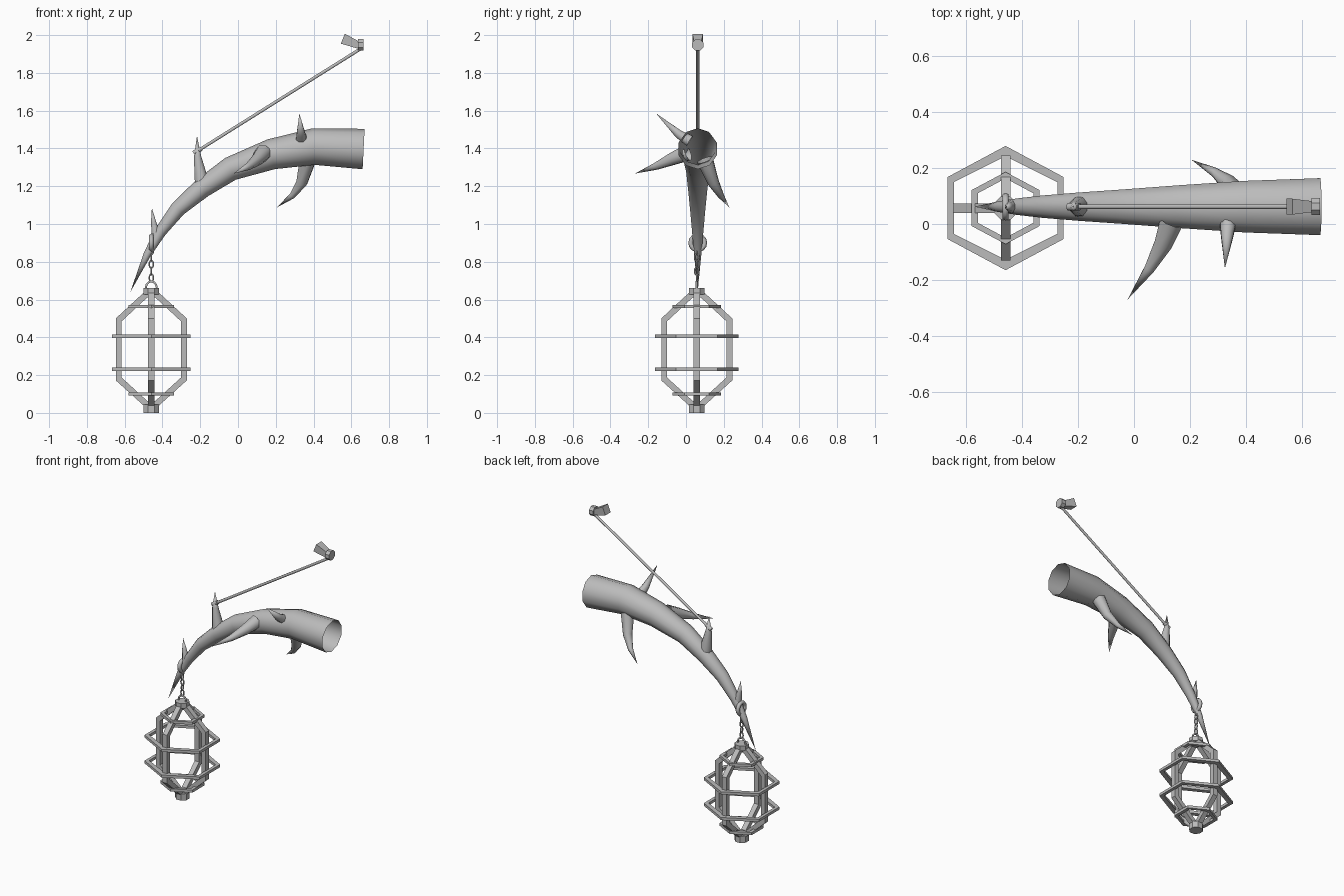
import bpy, bmesh, math
from mathutils import Vector, Matrix

if "Cube" in bpy.data.objects:
    bpy.data.objects.remove(bpy.data.objects["Cube"], do_unlink=True)

GREY = (0.5, 0.5, 0.5, 1)
mat = bpy.data.materials.new("plain grey")
mat.use_nodes = True
mat.diffuse_color = GREY
mat.node_tree.nodes["Principled BSDF"].inputs["Base Color"].default_value = GREY

MID_Y = 0.062
LAMP = Vector((-0.459, 0.057, 0))


def finish(name, bm, angle=0):
    bmesh.ops.recalc_face_normals(bm, faces=bm.faces)
    mesh = bpy.data.meshes.new(name)
    bm.to_mesh(mesh)
    bm.free()
    mesh.materials.append(mat)
    ob = bpy.data.objects.new(name, mesh)
    bpy.context.collection.objects.link(ob)
    if angle:
        bpy.ops.object.select_all(action="DESELECT")
        ob.select_set(True)
        bpy.context.view_layer.objects.active = ob
        bpy.ops.object.shade_smooth_by_angle(angle=math.radians(angle))
    return ob


def sweep(name, path, sides, closed=False, caps=False, angle=45):
    """Tube along (x, y, z, radius) points; zero radius makes a tip."""
    pts = [Vector(p[:3]) for p in path]
    n = len(pts)
    bm = bmesh.new()
    rings, q, last = [], None, None
    for i, p in enumerate(pts):
        a = pts[i - 1] if closed or i else p
        b = pts[(i + 1) % n] if closed or i < n - 1 else p
        t = (b - a).normalized()
        q = last.rotation_difference(t) @ q if q else t.to_track_quat("Z", "Y")
        last = t
        r = path[i][3]
        if r == 0:
            rings.append([bm.verts.new(p)] * sides)
            continue
        turn = [2 * math.pi * (k + 0.5) / sides for k in range(sides)]
        rings.append([bm.verts.new(p + q @ Vector((r * math.cos(w), r * math.sin(w), 0)))
                      for w in turn])
    for i in range(n if closed else n - 1):
        lo, hi = rings[i], rings[(i + 1) % n]
        for k in range(sides):
            j = (k + 1) % sides
            bm.faces.new(list(dict.fromkeys((lo[k], lo[j], hi[j], hi[k]))))
    if caps:
        bm.faces.new(rings[0])
        bm.faces.new(rings[-1])
    return finish(name, bm, angle)


def band(name, outer, inner, depth, matrix):
    """Flat closed frame between two outlines, given thickness."""
    bm = bmesh.new()
    n = len(outer)
    layers = [[bm.verts.new(matrix @ Vector((x, y, z))) for x, y in loop]
              for loop, z in ((outer, -depth / 2), (outer, depth / 2),
                              (inner, depth / 2), (inner, -depth / 2))]
    for s in range(4):
        a, b = layers[s], layers[(s + 1) % 4]
        for i in range(n):
            j = (i + 1) % n
            bm.faces.new((a[i], a[j], b[j], b[i]))
    return finish(name, bm)


def link(name, centre, width, height, wire, turn, steps=12):
    """Upright oval ring, turned about z."""
    rot = Matrix.Rotation(turn, 3, "Z")
    path = []
    for k in range(steps):
        a = 2 * math.pi * k / steps
        p = Vector(centre) + rot @ Vector((width * math.cos(a), 0, height * math.sin(a)))
        path.append((*p, wire))
    return sweep(name, path, 6, closed=True, angle=65)


# Main curved horn, open at its wide end
horn = [(0.665, 1.397, 0.107), (0.40, 1.41, 0.097), (0.175, 1.369, 0.081),
        (-0.04, 1.292, 0.064), (-0.19, 1.19, 0.053), (-0.318, 1.08, 0.042),
        (-0.41, 0.96, 0.031), (-0.48, 0.84, 0.02), (-0.57, 0.64, 0)]
sweep("curved_horn", [(x, MID_Y, z, r) for x, z, r in horn], 10)

# Thorns growing from the horn
thorns = {
    "top_thorn": [(-0.19, MID_Y, 1.2, 0.04), (-0.2, MID_Y, 1.27, 0.034),
                  (-0.214, MID_Y, 1.36, 0.02), (-0.217, MID_Y, 1.467, 0)],
    "small_front_thorn": [(0.337, 0.02, 1.44, 0.033), (0.333, -0.04, 1.477, 0.024),
                          (0.325, -0.158, 1.585, 0)],
    "long_front_thorn": [(0.135, 0.01, 1.378, 0.045), (0.105, -0.07, 1.345, 0.035),
                         (0.055, -0.16, 1.305, 0.02), (-0.023, -0.27, 1.267, 0)],
    "back_thorn": [(0.37, 0.10, 1.34, 0.045), (0.338, 0.145, 1.22, 0.031),
                   (0.288, 0.185, 1.15, 0.017), (0.205, 0.23, 1.087, 0)],
    "tip_thorn": [(-0.435, MID_Y, 0.95, 0.024), (-0.447, MID_Y, 1.01, 0.015),
                  (-0.456, MID_Y, 1.085, 0)],
}
for name, path in thorns.items():
    sweep(name, path, 8, angle=50)

# Support rod with its collar and wall fixing
sweep("support_rod", [(-0.225, MID_Y, 1.38, 0.009), (0.645, MID_Y, 1.925, 0.009)],
      8, caps=True, angle=50)
sweep("rod_collar", [(-0.235, MID_Y, 1.375, 0.014), (-0.195, MID_Y, 1.4, 0.014)],
      8, caps=True, angle=50)
sweep("fixing_disc", [(0.635, MID_Y, 1.948, 0.033), (0.665, MID_Y, 1.948, 0.033)],
      8, caps=True, angle=0)
sweep("fixing_wedge", [(0.555, MID_Y, 1.981, 0.04), (0.64, MID_Y, 1.946, 0.026)],
      4, caps=True, angle=0)

# Hanging ring, chain and lantern handle
link("hanging_ring", (-0.459, MID_Y, 0.9), 0.037, 0.037, 0.013, math.pi / 2, 14)
for i in range(5):
    link(f"chain_link_{i + 1}", (LAMP.x, LAMP.y, 0.715 + i * 0.036),
         0.011, 0.021, 0.0045, i * math.pi / 2, 10)
link("lantern_handle", (LAMP.x, LAMP.y, 0.662), 0.029, 0.034, 0.006, 0)

# Lantern caps
for name, low, high in (("lantern_bottom_cap", 0, 0.045), ("lantern_top_cap", 0.627, 0.66)):
    sweep(name, [(LAMP.x, LAMP.y, low, 0.045), (LAMP.x, LAMP.y, high, 0.045)],
          8, caps=True, angle=0)


# Crossed upright lantern frames
def upright(half, low, high, neck, bottom, top):
    right = [(neck, bottom), (half, low), (half, high), (neck, top)]
    return right + [(-x, z) for x, z in reversed(right)]


for name, turn in (("side_frame", 0), ("depth_frame", math.pi / 2)):
    m = (Matrix.Translation(LAMP) @ Matrix.Rotation(turn, 4, "Z")
         @ Matrix.Rotation(math.pi / 2, 4, "X"))
    band(name, upright(0.188, 0.172, 0.5, 0.042, 0.04, 0.635),
         upright(0.157, 0.187, 0.485, 0.02, 0.062, 0.612), 0.034, m)


# Six-sided lantern hoops
def hexagon(half, point):
    return [(0, point), (half, point / 2), (half, -point / 2),
            (0, -point), (-half, -point / 2), (-half, point / 2)]


wide = hexagon(0.207, 0.222), hexagon(0.185, 0.185)
small = hexagon(0.121, 0.129), hexagon(0.099, 0.106)
for name, loops, z in (("upper_wide_hoop", wide, 0.405), ("lower_wide_hoop", wide, 0.23),
                       ("upper_small_hoop", small, 0.563), ("lower_small_hoop", small, 0.1)):
    band(name, *loops, 0.018, Matrix.Translation(LAMP + Vector((0, 0, z))))
